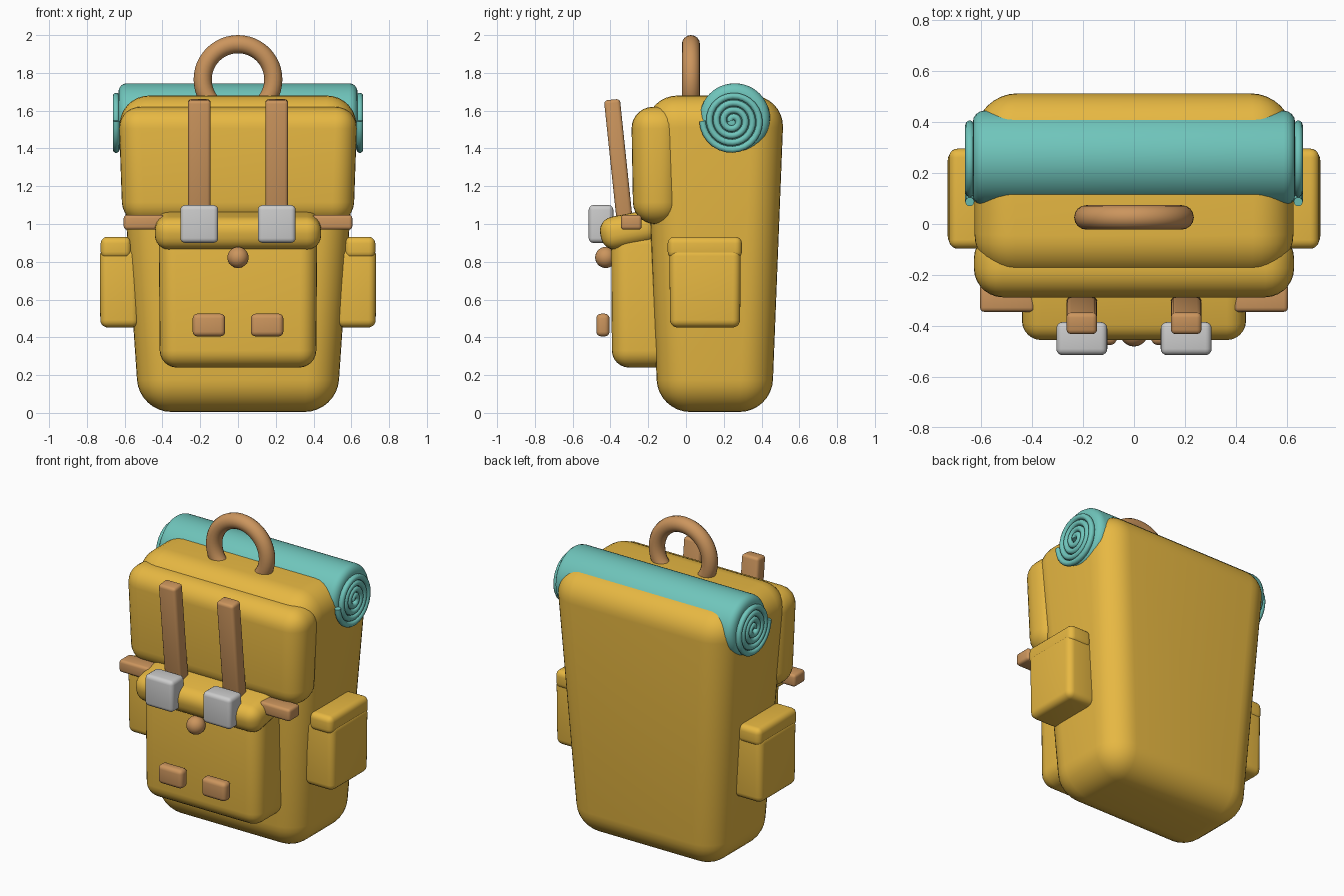
import bpy, bmesh, math
from mathutils import Matrix

if "Cube" in bpy.data.objects:
    bpy.data.objects.remove(bpy.data.objects["Cube"])


def material(name, rgb):
    m = bpy.data.materials.new(name)
    m.diffuse_color = (*rgb, 1)
    m.use_nodes = True
    m.node_tree.nodes["Principled BSDF"].inputs["Base Color"].default_value = m.diffuse_color
    return m


CANVAS = material("canvas", (0.80, 0.48, 0.055))
LEATHER = material("leather", (0.60, 0.30, 0.11))
TEAL = material("mat_teal", (0.16, 0.56, 0.50))


def finish(name, bm, mat, bevel=0, segs=5):
    me = bpy.data.meshes.new(name)
    bm.to_mesh(me)
    bm.free()
    ob = bpy.data.objects.new(name, me)
    bpy.context.collection.objects.link(ob)
    for p in me.polygons:
        p.use_smooth = True
    if mat:
        me.materials.append(mat)
    if bevel:
        mod = ob.modifiers.new("round", 'BEVEL')
        mod.width, mod.segments = bevel, segs
        mod.limit_method = 'ANGLE'
    return ob


def box(name, x, y, z, bevel, mat, bottom=(1, 1), tilt=0, segs=5):
    """Rounded box from (min, max) ranges; the bottom can be narrowed."""
    bm = bmesh.new()
    bmesh.ops.create_cube(bm, size=1)
    for v in bm.verts:
        if v.co.z < 0:
            v.co.x *= bottom[0]
            v.co.y *= bottom[1]
        v.co.x *= x[1] - x[0]
        v.co.y *= y[1] - y[0]
        v.co.z *= z[1] - z[0]
    bm.transform(Matrix.Rotation(math.radians(tilt), 4, 'X'))
    ob = finish(name, bm, mat, bevel, segs)
    ob.location = (sum(x) / 2, sum(y) / 2, sum(z) / 2)
    return ob


def span(s, a, b):
    return tuple(sorted((s * a, s * b)))


# Main bag and top flap
box("body", (-0.638, 0.638), (-0.215, 0.52), (0.005, 1.68), 0.17, CANVAS, (0.82, 0.82), segs=8)
box("top_flap", (-0.633, 0.633), (-0.29, -0.02), (1.0, 1.62), 0.115, CANVAS, (0.965, 0.92), segs=7)

# Front pocket with lid and button
box("front_pocket", (-0.42, 0.42), (-0.397, -0.05), (0.24, 0.98), 0.09, CANVAS, (0.985, 0.97), segs=6)
box("front_pocket_lid", (-0.44, 0.44), (-0.455, -0.14), (0.88, 1.055), 0.075, CANVAS, tilt=11, segs=6)
bm = bmesh.new()
bmesh.ops.create_uvsphere(bm, u_segments=24, v_segments=14, radius=0.056)
finish("button", bm, LEATHER).location = (0, -0.425, 0.823)

# Paired parts
for s, side in ((-1, "left"), (1, "right")):
    box(f"strap_{side}", span(s, 0.145, 0.265), (-0.40, -0.315), (1.0, 1.66), 0.018, LEATHER, tilt=6, segs=3)
    box(f"buckle_{side}", span(s, 0.105, 0.305), (-0.515, -0.385), (0.9, 1.1), 0.025, None, segs=4)
    box(f"front_tab_{side}", span(s, 0.068, 0.24), (-0.475, -0.405), (0.405, 0.525), 0.025, LEATHER, segs=4)
    box(f"side_strap_{side}", span(s, 0.39, 0.605), (-0.345, -0.235), (0.97, 1.048), 0.017, LEATHER, segs=3)
    box(f"side_pocket_{side}", span(s, 0.52, 0.732), (-0.088, 0.29), (0.452, 0.87), 0.04, CANVAS, (0.97, 0.98))
    box(f"side_pocket_lid_{side}", span(s, 0.565, 0.727), (-0.097, 0.296), (0.818, 0.932), 0.035, CANVAS)

# Carry handle
bpy.ops.mesh.primitive_torus_add(major_radius=0.187, minor_radius=0.048, major_segments=48,
                                 minor_segments=16, location=(0, 0.026, 1.765),
                                 rotation=(math.pi / 2, 0, 0))
handle = bpy.context.object
handle.name = "handle"
handle.data.materials.append(LEATHER)
bpy.ops.object.shade_smooth()

# Rolled sleeping mat
bm = bmesh.new()
bmesh.ops.create_cone(bm, cap_ends=True, segments=48, radius1=0.187, radius2=0.187, depth=1.266,
                      matrix=Matrix.Rotation(math.pi / 2, 4, 'Y'))
finish("mat_roll", bm, TEAL, 0.045, 4).location = (0, 0.258, 1.558)

# Spiral coils on both ends of the roll
TURNS, STEPS = 4, 112
for s, side in ((-1, "left"), (1, "right")):
    cu = bpy.data.curves.new(f"mat_spiral_{side}", 'CURVE')
    cu.dimensions = '3D'
    cu.bevel_depth, cu.bevel_resolution = 0.018, 3
    cu.use_fill_caps = True
    sp = cu.splines.new('POLY')
    sp.points.add(STEPS)
    for i, p in enumerate(sp.points):
        t = i / STEPS
        a = math.pi - 2 * math.pi * TURNS * (t - 1)   # clockwise, ending at the front
        r = 0.012 + 0.148 * t
        p.co = (s * 0.645, 0.247 + r * math.cos(a), 1.545 + r * math.sin(a), 1)
    sp.use_smooth = True
    cu.materials.append(TEAL)
    bpy.context.collection.objects.link(bpy.data.objects.new(f"mat_spiral_{side}", cu))
